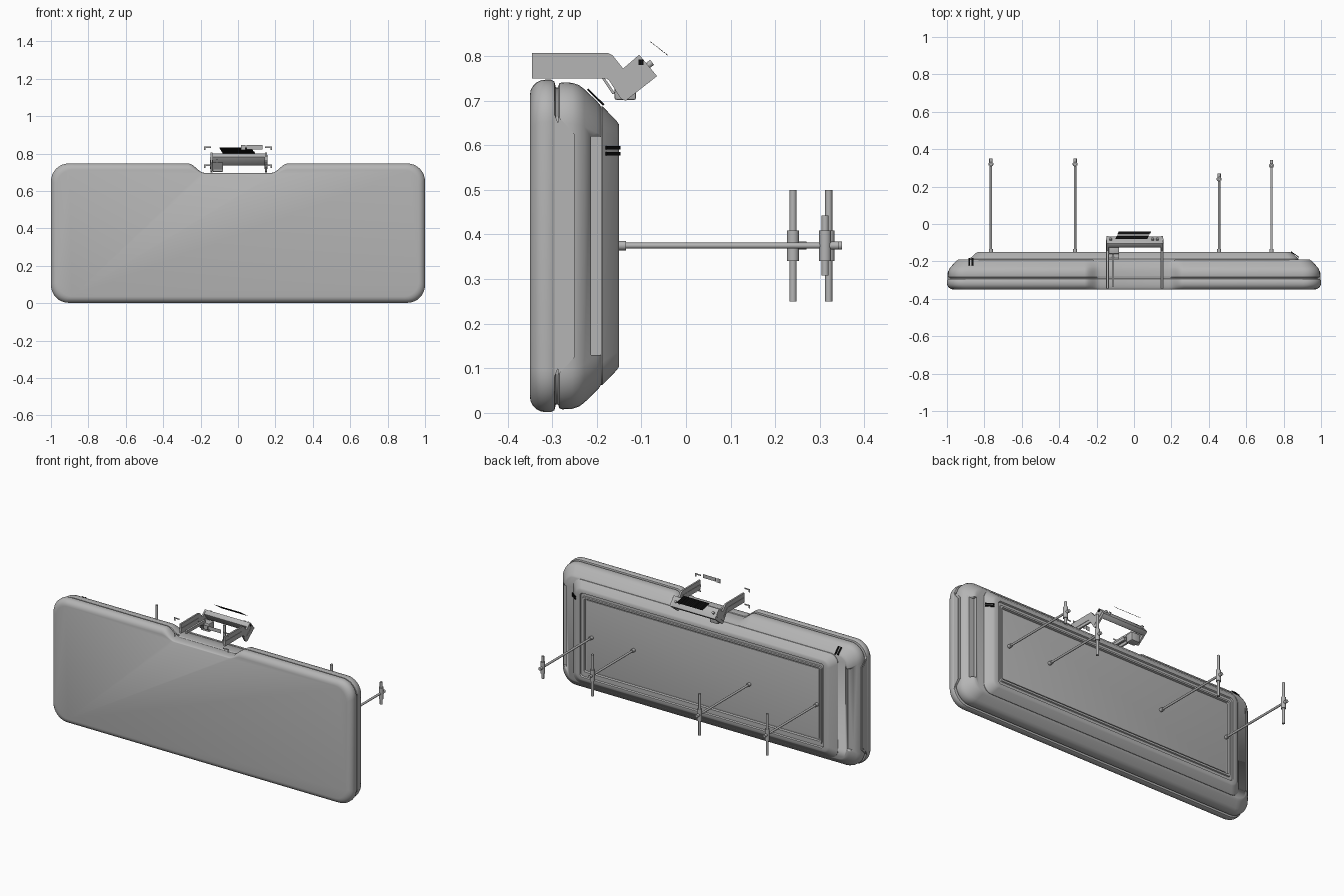
import bpy, bmesh, math
from mathutils import Vector

if "Cube" in bpy.data.objects:
    bpy.data.objects.remove(bpy.data.objects["Cube"])


def material(name, c):
    m = bpy.data.materials.new(name)
    m.diffuse_color = (c, c, c, 1)
    m.use_nodes = True
    m.node_tree.nodes["Principled BSDF"].inputs["Base Color"].default_value = m.diffuse_color
    return m


GREY = material("satin_grey", 0.46)
BLACK = material("black", 0.004)


def finish(name, bm, mat=GREY, smooth=True):
    bmesh.ops.recalc_face_normals(bm, faces=bm.faces)
    me = bpy.data.meshes.new(name)
    bm.to_mesh(me)
    bm.free()
    me.materials.append(mat)
    ob = bpy.data.objects.new(name, me)
    bpy.context.collection.objects.link(ob)
    if smooth:
        bpy.ops.object.select_all(action='DESELECT')
        ob.select_set(True)
        bpy.context.view_layer.objects.active = ob
        bpy.ops.object.shade_smooth_by_angle(angle=math.radians(35))
    return ob


def outline(w, z0, z1, r, dip=None):
    """Rounded rectangle in xz, optionally with a soft dip in the top edge."""
    pts, n = [], 8

    def arc(cx, cz, a0):
        for i in range(n + 1):
            a = math.radians(a0 + 90 * i / n)
            pts.append((cx + r * math.cos(a), cz + r * math.sin(a)))

    arc(w - r, z0 + r, -90)
    arc(w - r, z1 - r, 0)
    if dip is not None:
        low = min(dip, z1 - 0.001)
        for side in (1, -1):
            for i in range(n + 1):
                t = i / n if side == 1 else 1 - i / n
                s = t * t * (3 - 2 * t)
                pts.append((side * (0.265 - 0.085 * t), z1 + (low - z1) * s))
    arc(-w + r, z1 - r, 90)
    arc(-w + r, z0 + r, 180)
    return pts


def loft(name, rings, mat=GREY):
    """Skin a list of (y, outline) rings and cap both ends."""
    bm = bmesh.new()
    loops = [[bm.verts.new((x, y, z)) for x, z in o] for y, o in rings]
    for a, b in zip(loops, loops[1:]):
        for i in range(len(a)):
            j = (i + 1) % len(a)
            bm.faces.new((a[i], a[j], b[j], b[i]))
    bm.faces.new(loops[0])
    bm.faces.new(loops[-1])
    return finish(name, bm, mat)


def slab(name, profile, x0, x1, mat=GREY, bevel=0.0):
    """Extrude a yz profile along x."""
    bm = bmesh.new()
    f = bm.faces.new([bm.verts.new((x0, y, z)) for y, z in profile])
    ext = bmesh.ops.extrude_face_region(bm, geom=[f])
    bmesh.ops.translate(bm, vec=(x1 - x0, 0, 0),
                        verts=[v for v in ext['geom'] if isinstance(v, bmesh.types.BMVert)])
    if bevel:
        bmesh.ops.bevel(bm, geom=bm.edges[:], offset=bevel, segments=2, profile=0.5, affect='EDGES')
    return finish(name, bm, mat)


def box(name, x, y, z, mat=GREY, bevel=0.0):
    return slab(name, [(y[0], z[0]), (y[1], z[0]), (y[1], z[1]), (y[0], z[1])], x[0], x[1], mat, bevel)


def rod(name, a, b, r, sides=16):
    a, b = Vector(a), Vector(b)
    bm = bmesh.new()
    bmesh.ops.create_cone(bm, cap_ends=True, segments=sides, radius1=r, radius2=r, depth=(b - a).length)
    bmesh.ops.rotate(bm, verts=bm.verts, matrix=Vector((0, 0, 1)).rotation_difference(b - a).to_matrix())
    bmesh.ops.translate(bm, verts=bm.verts, vec=(a + b) / 2)
    return finish(name, bm)


def case_ring(y, d):
    return y, outline(1 - d, d + 0.002, 0.747 - d, 0.095 - d * 0.5, 0.697 - d * 0.25)


# Front lid with rolled edge
lid = [(-.35, .034), (-.348, .023), (-.343, .014), (-.335, .006), (-.325, .001), (-.315, 0),
       (-.302, 0), (-.295, .004), (-.292, .016)]
loft("front_lid", [case_ring(*p) for p in lid])

# Back shell with a seam groove and rounded taper
shell_profile = [(-.2925, .017), (-.287, .017), (-.284, .008), (-.277, .006), (-.255, .007), (-.24, .012),
                 (-.228, .021), (-.20, .048), (-.194, .055), (-.19, .062)]
shell = loft("back_shell", [case_ring(*p) for p in shell_profile])

# Side lips where the seam jogs backward, and side slots
for s, side in ((1, "right"), (-1, "left")):
    slab(side + "_side_lip", [(-.295, .08), (-.287, .10), (-.26, .13), (-.26, .62), (-.287, .65), (-.295, .67)],
         s * .90, s * .998)
    slab(side + "_seam_strip", [(-.287, .085), (-.250, .125), (-.250, .625), (-.287, .665)], s * .90, s * .9955)
    cut = box(side + "_slot_cutter", sorted((s * .93, s * .975)), (-.213, -.15), (.13, .62))
    cut.hide_render = True
    cut.hide_set(True)
    m = shell.modifiers.new("slot", 'BOOLEAN')
    m.operation = 'DIFFERENCE'
    m.object = cut
    m.solver = 'EXACT'

# Raised rear housing with stepped recess
housing = [(-.20, .88, .063, .687, .05), (-.187, .88, .063, .687, .05), (-.183, .876, .067, .683, .05),
           (-.155, .845, .096, .654, .04), (-.15, .835, .104, .646, .035), (-.15, .812, .122, .628, .02),
           (-.158, .81, .126, .624, .018), (-.158, .797, .142, .610, .012), (-.152, .795, .145, .607, .012),
           (-.152, .785, .157, .597, .008), (-.164, .783, .16, .594, .006)]
loft("rear_housing", [(y, outline(w, a, b, r)) for y, w, a, b, r in housing])
loft("rear_panel", [(y, outline(w, a, b, .004)) for y, w, a, b in
                    ((-.166, .775, .166, .588), (-.160, .775, .166, .588), (-.159, .772, .169, .585))])

# Dark vent marks on the top slope and on the housing end
for i in range(2):
    x = -.885 + i * .017
    slab("top_vent", [(-.222, .724), (-.219, .727), (-.183, .692), (-.186, .689)], x, x + .009, BLACK)
    z = .577 + i * .013
    bm = bmesh.new()
    quad = [(.881, -.180), (.884, -.177), (.842, -.147), (.838, -.150)]
    f = bm.faces.new([bm.verts.new((px, py, z)) for px, py in quad])
    ext = bmesh.ops.extrude_face_region(bm, geom=[f])
    bmesh.ops.translate(bm, vec=(0, 0, .008), verts=[v for v in ext['geom'] if isinstance(v, bmesh.types.BMVert)])
    finish("end_vent", bm, BLACK, False)

# Rear rods with upright crossbars: x, rod end, crossbar y, half height, bar radius
for x, end, cy, h, r in ((-.765, .35, .32, .125, .008), (-.315, .35, .32, .125, .008),
                         (.455, .27, .24, .125, .008), (.735, .342, .312, .067, .008)):
    rod("rear_rod", (x, -.16, .375), (x, end, .375), .0065)
    rod("rod_collar", (x, -.155, .375), (x, -.134, .375), .0105)
    rod("rod_tip", (x, end - .022, .375), (x, end, .375), .009)
    rod("crossbar", (x, cy, .375 - h), (x, cy, .375 + h), r)
    rod("crossbar_sleeve", (x, cy, .341), (x, cy, .409), .0135)

# Top bracket arms with raised rails and angled heads
arm = [(-.345, .75), (-.345, .807), (-.175, .807), (-.165, .802), (-.141, .772), (-.105, .803),
       (-.065, .755), (-.135, .70), (-.146, .704), (-.172, .745), (-.178, .75)]
rail = [(-.345, .766), (-.345, .781), (-.181, .781), (-.143, .735), (-.086, .778), (-.077, .767),
        (-.139, .718), (-.148, .722), (-.187, .766)]
for x, s in ((-.142, -1), (.150, 1)):
    slab("bracket_arm", arm, x - .005, x + .005)
    slab("arm_rail", rail, x - .007, x + .007)
slab("left_inner_arm", [(-.335, .752), (-.335, .77), (-.16, .77), (-.16, .752)], -.118, -.106)
slab("bracket_crossbar", [(-.105, .803), (-.065, .755), (-.089, .736), (-.126, .783)], -.147, .155, GREY, .003)
box("bracket_block", (-.135, -.08), (-.16, -.112), (.702, .752), GREY, .004)
slab("arm_foot", [(-.19, .752), (-.183, .752), (-.158, .715), (-.165, .715)], -.137, -.08)
box("arm_switch", (.150, .158), (-.107, -.095), (.78, .792), BLACK)
for x in (-.125, .10, .125):
    rod("crossbar_bolt", (x, -.085, .779), (x, -.076, .786), .007)

# Floating dark grille made of slanted strips
for i in range(7):
    y, z, x = -.080 + i * .0058, .833 - i * .0045, -.10 + i * .003
    slab("grille_strip", [(y, z), (y + .005, z - .0039), (y + .005, z - .0054), (y, z - .0015)], x, x + .172, BLACK)

# Thin loose clips at the front of the bracket
for s in (1, -1):
    for z in (.823, .727):
        x = sorted((s * .145, s * .183))
        box("clip_bar", x, (-.348, -.347), (z + .007, z + .015))
        x = sorted((s * .173, s * .183))
        box("clip_leg", x, (-.348, -.347), (z - .005, z + .007))
box("loose_plate", (.045, .13), (-.348, -.347), (.823, .845))
box("loose_tab", (.015, .04), (-.348, -.347), (.82, .845))
